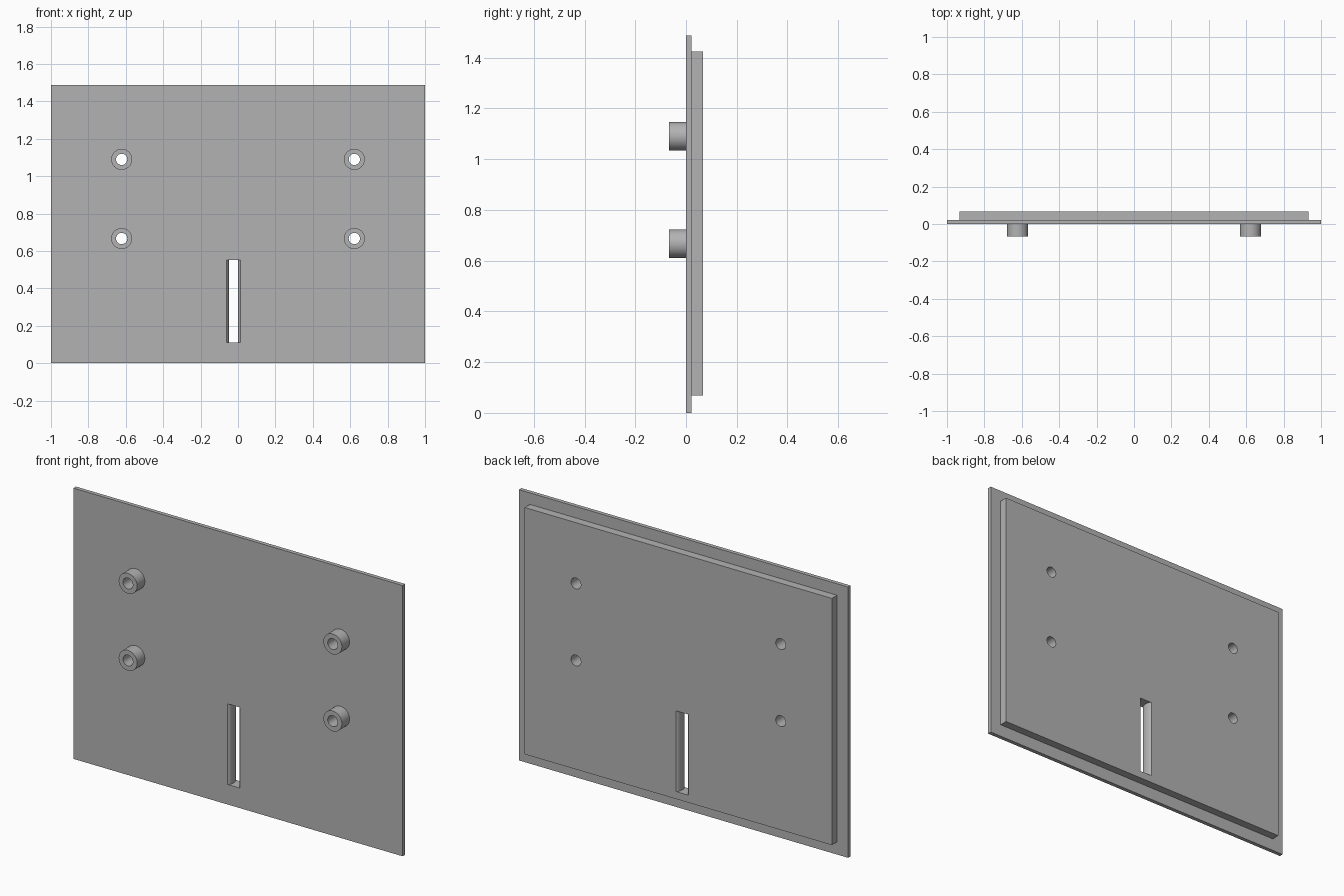
import bpy, bmesh, math
from mathutils import Matrix, Vector

if "Cube" in bpy.data.objects:
    bpy.data.objects.remove(bpy.data.objects["Cube"], do_unlink=True)

grey = bpy.data.materials.new("plain grey")
grey.use_nodes = True
colour = (0.45, 0.45, 0.45, 1)
grey.diffuse_color = colour
grey.node_tree.nodes["Principled BSDF"].inputs["Base Color"].default_value = colour

# Depths along y, shared by all parts
BOSS_Y, FRONT_Y, STEP_Y, BACK_Y = -0.067, 0.0, 0.022, 0.067
BOSS_X, BOSS_Z = 0.622, (0.667, 1.09)
SLOT_X, SLOT_Z = -0.025, (0.11, 0.553)


def finish(name, bm):
    bmesh.ops.recalc_face_normals(bm, faces=bm.faces)
    mesh = bpy.data.meshes.new(name)
    bm.to_mesh(mesh)
    bm.free()
    mesh.materials.append(grey)
    obj = bpy.data.objects.new(name, mesh)
    bpy.context.collection.objects.link(obj)
    return obj


def add_box(bm, x, y, z):
    size = Vector((x[1] - x[0], y[1] - y[0], z[1] - z[0]))
    mid = Vector((x[0] + x[1], y[0] + y[1], z[0] + z[1])) / 2
    bmesh.ops.create_cube(bm, size=1, matrix=Matrix.Translation(mid) @ Matrix.Diagonal((*size, 1)))


def add_rod(bm, radius, y0, y1, x, z):
    place = Matrix.Translation((x, (y0 + y1) / 2, z)) @ Matrix.Rotation(math.pi / 2, 4, 'X')
    bmesh.ops.create_cone(bm, cap_ends=True, segments=48, radius1=radius, radius2=radius,
                          depth=y1 - y0, matrix=place)


def boolean(target, other, operation):
    mod = target.modifiers.new(operation.lower(), 'BOOLEAN')
    mod.operation, mod.object, mod.solver = operation, other, 'EXACT'
    bpy.context.view_layer.objects.active = target
    bpy.ops.object.modifier_apply(modifier=mod.name)
    bpy.data.objects.remove(other, do_unlink=True)


def make_box(name, x, y, z):
    bm = bmesh.new()
    add_box(bm, x, y, z)
    return finish(name, bm)


# Thin cover plate with the raised rear step
panel = make_box("cover_panel", (-1, 1), (FRONT_Y, STEP_Y), (0, 1.487))
step = make_box("rear_step", (-0.933, 0.933), (STEP_Y - 0.01, BACK_Y), (0.069, 1.424))
boolean(panel, step, 'UNION')

# Four mounting bosses on the front
spots = [(x, z) for x in (-BOSS_X, BOSS_X) for z in BOSS_Z]
bm = bmesh.new()
for x, z in spots:
    add_rod(bm, 0.056, BOSS_Y, FRONT_Y + 0.01, x, z)
boolean(panel, finish("bosses", bm), 'UNION')

# Screw holes right through
bm = bmesh.new()
for x, z in spots:
    add_rod(bm, 0.03, BOSS_Y - 0.05, BACK_Y + 0.05, x, z)
boolean(panel, finish("screw_holes", bm), 'DIFFERENCE')

# Cable slot with rounded side walls, narrowest at mid depth
bm = bmesh.new()
steps = 16
wall = []
for i in range(steps + 1):
    t = 2 * i / steps - 1
    y = BACK_Y * (1 + t) / 2
    wall.append((0.024 + 0.016 * (1 - math.sqrt(1 - 0.98 * t * t)), y))
wall = [(wall[0][0], FRONT_Y - 0.02)] + wall + [(wall[-1][0], BACK_Y + 0.02)]
outline = [(SLOT_X + w, y) for w, y in wall] + [(SLOT_X - w, y) for w, y in reversed(wall)]
face = bm.faces.new([bm.verts.new((x, y, SLOT_Z[0])) for x, y in outline])
top = bmesh.ops.extrude_face_region(bm, geom=[face])["geom"]
bmesh.ops.translate(bm, verts=[v for v in top if isinstance(v, bmesh.types.BMVert)],
                    vec=(0, 0, SLOT_Z[1] - SLOT_Z[0]))
boolean(panel, finish("cable_slot", bm), 'DIFFERENCE')

# Smooth the round walls and keep the edges sharp
bpy.ops.object.select_all(action='DESELECT')
panel.select_set(True)
bpy.context.view_layer.objects.active = panel
bpy.ops.object.shade_smooth_by_angle(angle=math.radians(30))
